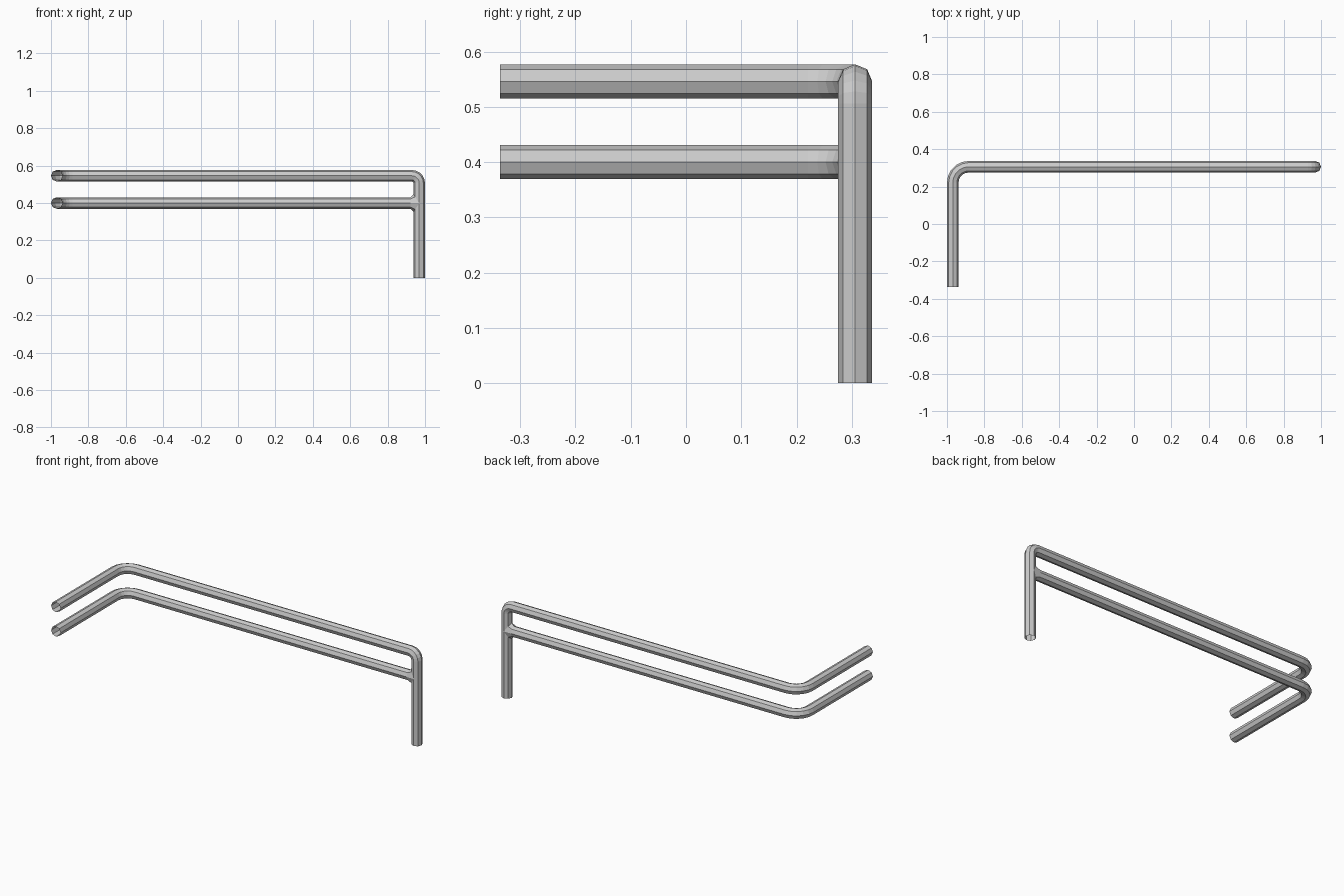
import bpy, bmesh, math
from mathutils import Vector, Matrix

if "Cube" in bpy.data.objects:
    bpy.data.objects.remove(bpy.data.objects["Cube"])

R = 0.031       # tube radius
SIDES = 8
X, Y = 0.969, 0.306   # tube centre lines


def rounded_path(points, radii, segs=5):
    """Return (position, tangent) pairs along a polyline with arc corners."""
    pts = [Vector(p) for p in points]
    out = [(pts[0], (pts[1] - pts[0]).normalized())]
    for i, r in enumerate(radii, 1):
        a = (pts[i] - pts[i - 1]).normalized()
        b = (pts[i + 1] - pts[i]).normalized()
        centre = pts[i] - a * r + b * r      # all corners are right angles
        for k in range(segs + 1):
            t = k / segs * math.pi / 2
            pos = centre - b * r * math.cos(t) + a * r * math.sin(t)
            out.append((pos, a * math.cos(t) + b * math.sin(t)))
    out.append((pts[-1], (pts[-1] - pts[-2]).normalized()))
    return out


def tube(name, path, flare=False):
    """Sweep an open-ended octagon along the path."""
    bm = bmesh.new()
    rings = []
    normal, last = Vector((0, 0, 1)), path[0][1]
    for pos, tan in path:
        normal = last.rotation_difference(tan) @ normal
        last = tan
        ring = [bm.verts.new(pos + Matrix.Rotation(2 * math.pi * k / SIDES, 3, tan) @ normal * R)
                for k in range(SIDES)]
        rings.append(ring)
    for a, b in zip(rings, rings[1:]):
        for k in range(SIDES):
            n = (k + 1) % SIDES
            bm.faces.new((a[k], a[n], b[n], b[k]))
    if flare:
        # widen the last ring vertically and wrap it onto the post
        zc = path[-1][0].z
        for v in rings[-1]:
            v.co.z = zc + (v.co.z - zc) * 1.5
            v.co.x = X - math.sqrt(max(0, R * R - (v.co.y - Y) ** 2))
    bmesh.ops.recalc_face_normals(bm, faces=bm.faces)
    mesh = bpy.data.meshes.new(name)
    bm.to_mesh(mesh)
    bm.free()
    obj = bpy.data.objects.new(name, mesh)
    bpy.context.collection.objects.link(obj)
    return obj


# Upper rail, which bends down into the post
tube("upper_rail_and_post", rounded_path(
    [(-X, -0.337, 0.546), (-X, Y, 0.546), (X, Y, 0.546), (X, Y, 0)], [0.085, 0.04]))

# Lower rail, flared where it meets the post
low = rounded_path([(-X, -0.337, 0.4), (-X, Y, 0.4), (0.922, Y, 0.4)], [0.085])
low.append((Vector((0.938, Y, 0.4)), Vector((1, 0, 0))))
tube("lower_rail", low, flare=True)
